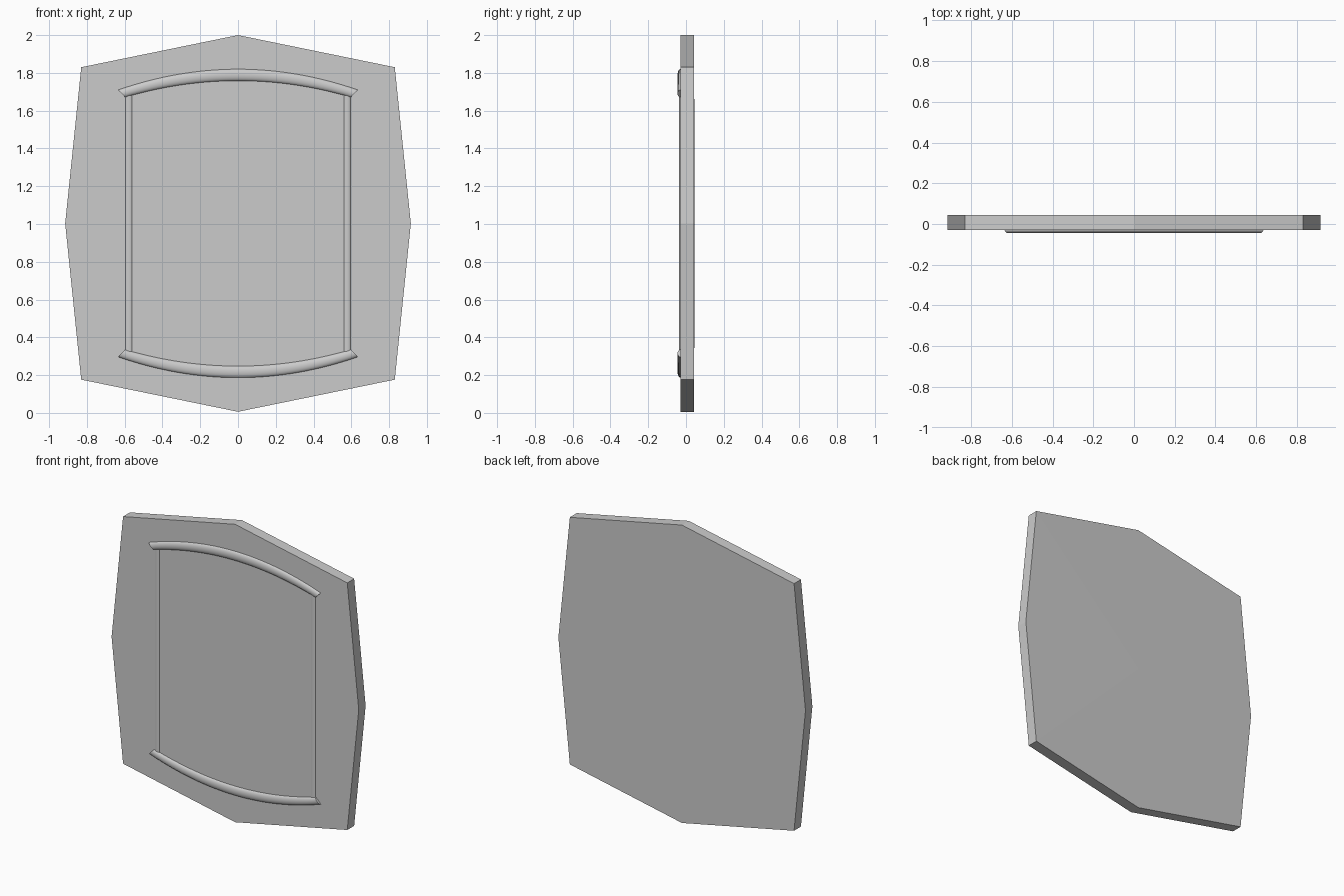
import bpy, bmesh, math

if "Cube" in bpy.data.objects:
    bpy.data.objects.remove(bpy.data.objects["Cube"])

MID_Z = 1.003      # height of the horizontal mirror line
FRONT_Y = -0.03    # front face of the panel


def finish(name, bm, smooth=False):
    bmesh.ops.recalc_face_normals(bm, faces=bm.faces[:])
    mesh = bpy.data.meshes.new(name)
    bm.to_mesh(mesh)
    bm.free()
    obj = bpy.data.objects.new(name, mesh)
    bpy.context.collection.objects.link(obj)
    if smooth:
        bpy.ops.object.select_all(action='DESELECT')
        obj.select_set(True)
        bpy.context.view_layer.objects.active = obj
        bpy.ops.object.shade_smooth_by_angle(angle=math.radians(40))
    return obj


def half_round(name, stations, depth, sides=10):
    """Loft a half-round moulding through pairs of (outer, inner) x-z points."""
    bm = bmesh.new()
    rings = []
    for (ox, oz), (ix, iz) in stations:
        ring = []
        for k in range(sides + 1):
            a = math.pi * k / sides
            c = (1 + math.cos(a)) / 2
            ring.append(bm.verts.new((ix + (ox - ix) * c,
                                      FRONT_Y + 0.001 - depth * math.sin(a),
                                      iz + (oz - iz) * c)))
        rings.append(ring)
    n = sides + 1
    for r, s in zip(rings, rings[1:]):
        for k in range(n):
            bm.faces.new((r[k], r[(k + 1) % n], s[(k + 1) % n], s[k]))
    bm.faces.new(rings[0])
    bm.faces.new(rings[-1])
    return finish(name, bm, True)


# Eight-sided panel, with a very slightly domed back
outline = [(0, 2.0), (0.83, 1.83), (0.915, MID_Z), (0.83, 0.176),
           (0, 0.006), (-0.83, 0.176), (-0.915, MID_Z), (-0.83, 1.83)]
bm = bmesh.new()
front = [bm.verts.new((x, FRONT_Y, z)) for x, z in outline]
back = [bm.verts.new((x, 0.043, z)) for x, z in outline]
centre = bm.verts.new((0, 0.045, MID_Z))
bm.faces.new(front)
for i in range(8):
    j = (i + 1) % 8
    bm.faces.new((front[i], front[j], back[j], back[i]))
    bm.faces.new((back[i], back[j], centre))
finish("panel", bm)

# Arched top and bottom rails with mitred ends
for name, sign in (("top_rail", 1), ("bottom_rail", -1)):
    stations = []
    for i in range(33):
        t = -1 + i / 16
        stations.append(((0.635 * t, MID_Z + sign * (0.817 - 0.11 * t * t)),
                         (0.597 * t, MID_Z + sign * (0.755 - 0.087 * t * t))))
    half_round(name, stations, 0.016)

# Slim upright strips joining the rails
for name, side in (("left_strip", -1), ("right_strip", 1)):
    half_round(name, [((side * 0.595, MID_Z + h), (side * 0.56, MID_Z + h))
                      for h in (-0.685, 0.685)], 0.007)
